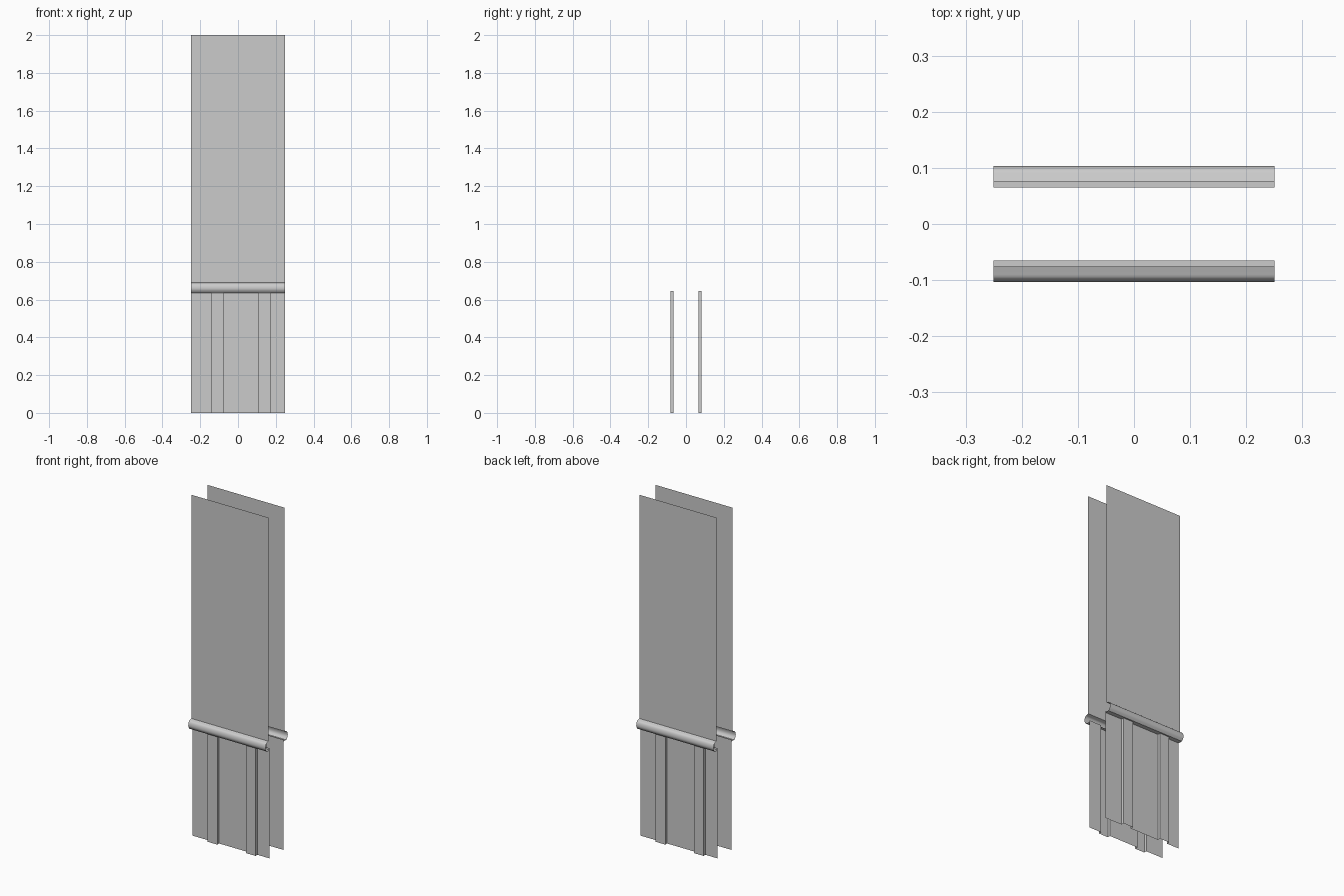
import bpy, math

if "Cube" in bpy.data.objects:
    bpy.data.objects.remove(bpy.data.objects["Cube"])

HALF = 0.25                    # half length of the wall section
PANEL_Y, LOWER_Y, BATTEN_Y = 0.0755, 0.065, 0.082


def sheet(name, a, b, turn, smooth=False):
    """Open surface between two matching point rows; turn=1 gives the back side."""
    s = -1 if turn else 1
    verts = [(s * x, s * y, z) for x, y, z in a + b]
    n = len(a)
    faces = [(i, i + 1, n + i + 1, n + i) for i in range(n - 1)]
    mesh = bpy.data.meshes.new(name)
    mesh.from_pydata(verts, [], faces)
    ob = bpy.data.objects.new(name, mesh)
    bpy.context.collection.objects.link(ob)
    if smooth:
        bpy.context.view_layer.objects.active = ob
        ob.select_set(True)
        bpy.ops.object.shade_smooth_by_angle(angle=math.radians(40))
        ob.select_set(False)
    return ob


# Wainscot outline in plan: flat sheet folded out around two battens
plan = [(-HALF, -LOWER_Y)]
for cx in (-0.108, 0.14):
    l, r = cx - 0.031, cx + 0.031
    plan += [(l, -LOWER_Y), (l, -BATTEN_Y), (r, -BATTEN_Y), (r, -LOWER_Y)]
plan.append((HALF, -LOWER_Y))

# Chair rail section (depth, height): top ledge, rounded nose, flat underside
rail = [(PANEL_Y, 0.69), (0.090, 0.685)]
for i in range(1, 7):
    t = math.radians(90 - 18 * i)
    rail.append((0.090 + 0.0135 * math.cos(t), 0.66 + 0.025 * math.sin(t)))
rail += [(0.099, 0.645), (0.090, 0.635), (LOWER_Y, 0.635)]

for turn, side in enumerate(("front", "back")):
    sheet(f"{side}_upper_panel",
          [(-HALF, -PANEL_Y, 0.69), (HALF, -PANEL_Y, 0.69)],
          [(-HALF, -PANEL_Y, 2.0), (HALF, -PANEL_Y, 2.0)], turn)
    sheet(f"{side}_wainscot",
          [(x, y, 0.0) for x, y in plan],
          [(x, y, 0.645) for x, y in plan], turn)
    sheet(f"{side}_chair_rail",
          [(-HALF, -d, z) for d, z in rail],
          [(HALF, -d, z) for d, z in rail], turn, smooth=True)
